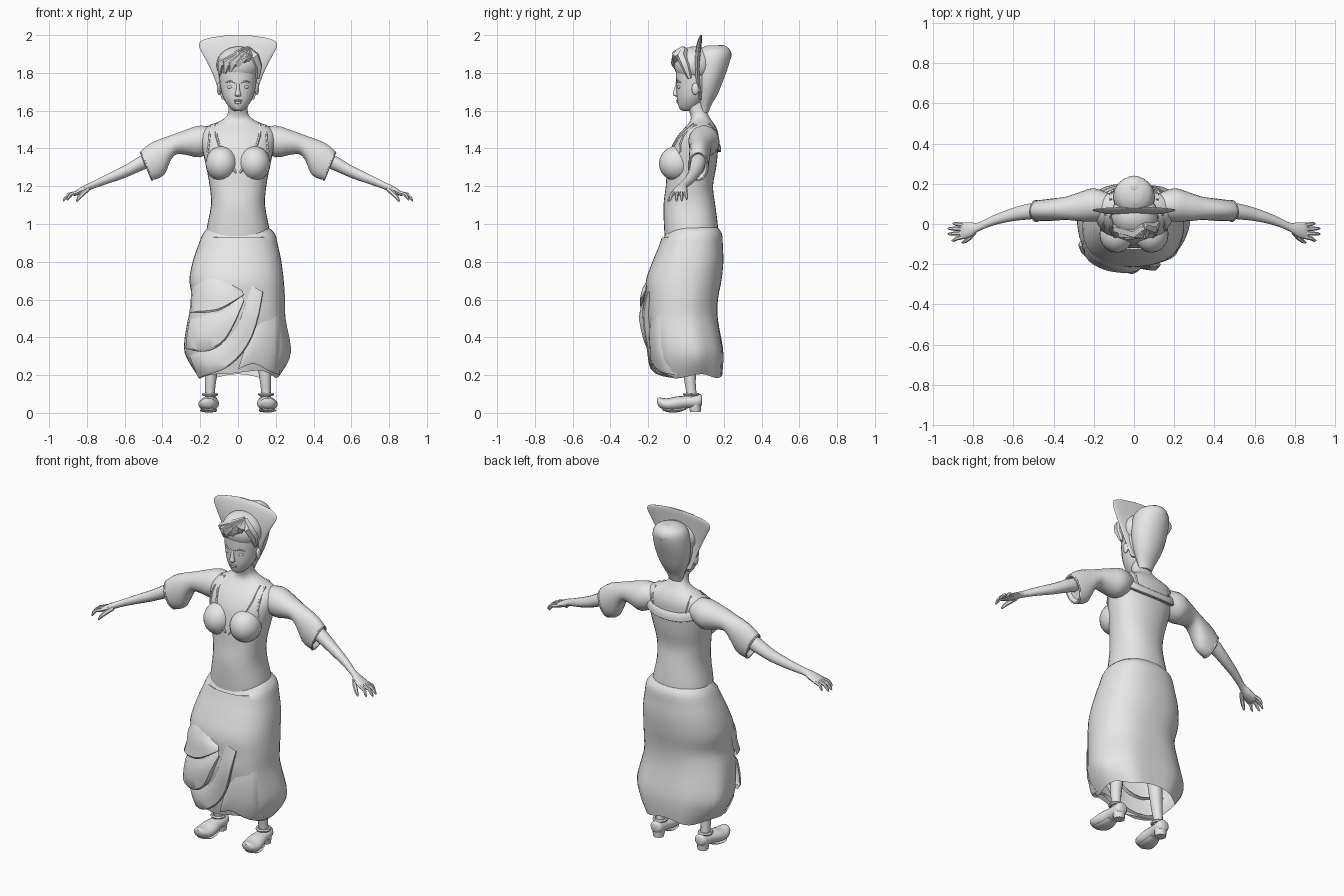
import bpy, bmesh, math
from mathutils import Vector

grey = bpy.data.materials.new("plain_grey")
grey.diffuse_color = (0.8, 0.8, 0.8, 1)


def finish(ob, mirror=False, angle=40):
    ob.data.materials.clear()
    ob.data.materials.append(grey)
    bpy.ops.object.select_all(action='DESELECT')
    ob.select_set(True)
    bpy.context.view_layer.objects.active = ob
    bpy.ops.object.shade_smooth_by_angle(angle=math.radians(angle))
    if mirror:
        ob.modifiers.new("mirror", 'MIRROR').use_mirror_merge = False
    return ob


def make(name, verts, faces, mirror=False, angle=40):
    bm = bmesh.new()
    vs = [bm.verts.new(v) for v in verts]
    for f in faces:
        bm.faces.new([vs[i] for i in f])
    bmesh.ops.recalc_face_normals(bm, faces=bm.faces)
    me = bpy.data.meshes.new(name)
    bm.to_mesh(me)
    bm.free()
    ob = bpy.data.objects.new(name, me)
    bpy.context.collection.objects.link(ob)
    return finish(ob, mirror, angle)


def dense(keys, sub=3):
    """Smoothly interpolate a list of cross-section keys."""
    k = [tuple(q) + (0,) * (6 - len(q)) for q in keys]
    out = []
    for i in range(len(k) - 1):
        a, b, c, d = k[max(i - 1, 0)], k[i], k[i + 1], k[min(i + 2, len(k) - 1)]
        for s in range(sub):
            t = s / sub
            out.append(tuple(q + 0.5 * t * (r - p + t * (2 * p - 5 * q + 4 * r - s4 + t * (3 * (q - r) + s4 - p)))
                             for p, q, r, s4 in zip(a, b, c, d)))
    return out + [k[-1]]


def loft(name, keys, axis='z', n=16, power=2, mirror=False, caps=(True, True), sub=3, warp=None, angle=40):
    """Key: position, centre 1, centre 2, half size 1, half size 2, tilt."""
    rings = dense(keys, sub)
    verts = []
    for p, c1, c2, h1, h2, tilt in rings:
        for j in range(n):
            th = 2 * math.pi * j / n
            co, si = math.cos(th), math.sin(th)
            u = c1 + h1 * math.copysign(abs(co) ** (2 / power), co)
            w = c2 + h2 * math.copysign(abs(si) ** (2 / power), si)
            v = {'z': (u, w, p), 'x': (p + tilt * (w - c2), u, w), 'y': (u, p, w)}[axis]
            verts.append(warp(Vector(v), th) if warp else v)
    faces = [(i * n + j, i * n + (j + 1) % n, (i + 1) * n + (j + 1) % n, (i + 1) * n + j)
             for i in range(len(rings) - 1) for j in range(n)]
    if caps[0]:
        faces.append(tuple(range(n)))
    if caps[1]:
        faces.append(tuple(range(len(verts) - n, len(verts))))
    return make(name, verts, faces, mirror, angle)


def on_surface(keys, power, x, z, off=0, side=-1):
    """Point at (x, z) on the front or back of an upright loft."""
    r = sorted(dense(keys))
    z0 = min(max(z, r[0][0]), r[-1][0])
    i = next(i for i in range(len(r) - 1) if r[i + 1][0] >= z0)
    t = (z0 - r[i][0]) / (r[i + 1][0] - r[i][0])
    _, cx, cy, a, b, _ = [p + (q - p) * t for p, q in zip(r[i], r[i + 1])]
    s = max(-0.985, min(0.985, (x - cx) / a))
    y = cy + side * b * (1 - abs(s) ** power) ** (1 / power)
    return Vector((cx + s * (a + off * 0.6), y + side * off, z))


def drape(name, keys, power, top, bottom, off, side=-1):
    """Cloth patch lying on a loft, lifting toward its lower edge and tucked back in."""
    tp = dense([t + (0, 0, 0, 0) for t in top], 4)
    bt = dense([t + (0, 0, 0, 0) for t in bottom], 4)
    rows = [(0, -0.01), (0.3, off * 0.5), (0.65, off * 0.85), (0.95, off), (1, off * 0.8), (0.93, -0.02)]
    verts = []
    for v, o in rows:
        for i, (p, q) in enumerate(zip(tp, bt)):
            e = math.sin(math.pi * (0.12 + 0.8 * i / (len(tp) - 1)))
            verts.append(on_surface(keys, power, p[0] + (q[0] - p[0]) * v, p[1] + (q[1] - p[1]) * v,
                                    o * min(1, e * 1.6) if o > 0 else o, side))
    m = len(tp)
    return make(name, verts, [(r * m + i, r * m + i + 1, (r + 1) * m + i + 1, (r + 1) * m + i)
                              for r in range(len(rows) - 1) for i in range(m - 1)])


def tube(name, pts, radii, mirror=False):
    cu = bpy.data.curves.new(name, 'CURVE')
    cu.dimensions, cu.bevel_depth, cu.bevel_resolution, cu.use_fill_caps = '3D', 1, 1, True
    sp = cu.splines.new('POLY')
    sp.points.add(len(pts) - 1)
    for p, co, r in zip(sp.points, pts, radii):
        p.co, p.radius = (*co, 1), r
    ob = bpy.data.objects.new(name, cu)
    bpy.context.collection.objects.link(ob)
    bpy.ops.object.select_all(action='DESELECT')
    ob.select_set(True)
    bpy.context.view_layer.objects.active = ob
    bpy.ops.object.convert(target='MESH')
    return finish(bpy.context.object, mirror)


def ball(name, loc, size, mirror=False, seg=20):
    bm = bmesh.new()
    bmesh.ops.create_uvsphere(bm, u_segments=seg, v_segments=seg // 2 + 2, radius=1)
    for v in bm.verts:
        v.co = Vector(loc) + Vector([a * b for a, b in zip(v.co, size)])
    me = bpy.data.meshes.new(name)
    bm.to_mesh(me)
    bm.free()
    ob = bpy.data.objects.new(name, me)
    bpy.context.collection.objects.link(ob)
    return finish(ob, mirror)


# Skirt with an uneven, softly pleated hem
SKIRT = [(0.99, 0, .03, .15, .13), (.95, .005, .035, .19, .155), (.88, 0, .025, .213, .17),
         (.8, -.005, .01, .235, .188), (.7, -.008, -.012, .25, .2), (.6, .003, -.02, .245, .19),
         (.5, -.008, -.02, .258, .19), (.35, -.005, .008, .282, .188), (.27, 0, .015, .262, .184),
         (.195, 0, .018, .215, .175)]


def pleat(v, th):
    low = max(0, min(1, (0.75 - v.z) / 0.5))
    k = 1 + 0.022 * low * math.sin(7 * th + 0.6)
    front = max(0, -math.sin(th)) ** 2
    dz = max(0, (0.3 - v.z) / 0.1) * (0.03 * front * math.cos((v.x - 0.05) * 9) + 0.01 * math.sin(5 * th))
    return Vector((v.x * k, v.y * k, v.z + dz - 0.03 * front * (v.z > 0.93)))


loft("skirt", SKIRT, n=40, power=2.35, caps=(True, False), warp=pleat, angle=30)

# Gathered swags across the front of the skirt
drape("upper_swag", SKIRT, 2.35, [(-.25, .68), (-.16, .74), (-.08, .72), (.02, .65)],
      [(-.245, .53), (-.16, .53), (-.08, .55), (.03, .625)], .035)
drape("middle_swag", SKIRT, 2.35, [(-.25, .53), (-.16, .54), (-.08, .56), (.02, .64)],
      [(-.265, .34), (-.16, .325), (-.06, .39), (.03, .59)], .04)
drape("lower_swag", SKIRT, 2.35, [(-.27, .34), (-.14, .36), (-.02, .46), (.06, .68)],
      [(-.2, .185), (-.04, .25), (.07, .4), (.13, .64)], .03)
drape("side_fold", SKIRT, 2.35, [(.06, .42), (.12, .5), (.18, .56), (.22, .6)],
      [(.0, .23), (.08, .26), (.16, .22), (.215, .2)], .02)

# Torso and neck
TORSO = [(.9, 0, .03, .17, .14), (.98, 0, .027, .165, .143), (1.1, 0, .018, .143, .137),
         (1.2, 0, .018, .15, .125), (1.3, 0, .03, .168, .13), (1.4, 0, .045, .19, .125),
         (1.47, 0, .065, .198, .107), (1.515, 0, .078, .165, .08), (1.545, 0, .08, .095, .058),
         (1.575, 0, .072, .058, .048), (1.62, 0, .055, .05, .046), (1.68, 0, .06, .05, .05)]
loft("torso", TORSO, n=32, power=2.25)
ball("bust", (.087, -.05, 1.32), (.085, .093, .092), True)
for nm, side, pts in [("front_strap", -1, [(.14, 1.525), (.15, 1.47), (.155, 1.42), (.16, 1.38)]),
                      ("neckline_edge", -1, [(.115, 1.53), (.115, 1.47), (.1, 1.42), (.06, 1.35), (.01, 1.27)]),
                      ("back_strap", 1, [(.115, 1.53), (.115, 1.49), (.105, 1.44)])]:
    tube(nm, [on_surface(TORSO, 2.25, x, z, 0, side) for x, z in pts], [.007] * len(pts), True)
drape("back_collar", TORSO, 2.25, [(-.18, 1.49), (-.08, 1.445), (.08, 1.445), (.18, 1.49)],
      [(-.185, 1.42), (-.08, 1.385), (.08, 1.385), (.185, 1.42)], .018, 1)

# Sleeves with flared open cuffs, then forearms and hands
loft("sleeve", [(.11, .085, 1.455, .06, .055), (.2, .095, 1.437, .083, .085), (.28, .085, 1.432, .07, .066),
                (.34, .078, 1.418, .058, .058), (.42, .07, 1.348, .055, .088, .35),
                (.488, .065, 1.307, .05, .075, .4), (.47, .065, 1.315, .036, .055, .4)],
     'x', 18, mirror=True)
tube("cuff_seam", [(.515 - .06 * (1 - math.cos(a)) / 2, .065 + .05 * math.sin(a), 1.307 + .073 * math.cos(a))
                   for a in [i * math.pi / 8 for i in range(17)]], [.006] * 17, True)
loft("forearm_and_palm", [(.4, .07, 1.36, .03, .035), (.5, .065, 1.328, .04, .042), (.6, .048, 1.277, .033, .034),
                          (.7, .018, 1.235, .025, .026), (.775, -.015, 1.203, .022, .02),
                          (.815, -.028, 1.183, .036, .021), (.855, -.034, 1.165, .042, .015),
                          (.868, -.035, 1.158, .036, .009)], 'x', 14, mirror=True)
for i, (y0, y1, x1, z1) in enumerate([(-.004, .003, .9, 1.13), (-.025, -.022, .925, 1.122),
                                      (-.045, -.05, .925, 1.12), (-.064, -.082, .905, 1.125)]):
    tube("finger_%d" % (i + 1), [(.85, y0, 1.167), ((.85 + x1) / 2 + .008, (y0 + y1) / 2, 1.157),
                                 (x1 - .008, y1, z1 + .014), (x1, y1, z1)], [.011, .01, .008, .004], True)
tube("thumb", [(.795, -.04, 1.185), (.82, -.07, 1.162), (.842, -.087, 1.14), (.855, -.093, 1.12)],
     [.013, .012, .01, .005], True)

# Head and face
loft("head", [(1.598, 0, .01, .018, .025), (1.61, 0, .012, .038, .045), (1.64, 0, .022, .063, .066),
              (1.68, 0, .033, .083, .083), (1.74, 0, .042, .096, .094), (1.8, 0, .042, .1, .096),
              (1.86, 0, .04, .088, .09), (1.9, 0, .04, .05, .05)], n=24)
loft("nose", [(1.745, 0, -.046, .008, .008), (1.71, 0, -.053, .01, .012), (1.685, 0, -.055, .017, .016),
              (1.676, 0, -.048, .012, .01)], n=10)
ball("upper_lip", (0, -.042, 1.654), (.023, .011, .006), seg=12)
ball("lower_lip", (0, -.039, 1.643), (.02, .011, .007), seg=12)
ball("chin", (0, -.018, 1.619), (.024, .019, .017), seg=14)
ball("eye", (.04, -.035, 1.725), (.018, .011, .009), True, 14)
tube("eyebrow", [(.016, -.05, 1.748), (.042, -.045, 1.756), (.068, -.026, 1.748)], [.005, .006, .003], True)
ball("ear", (.1, .05, 1.715), (.012, .02, .032), True, 12)

# Hair: cap, swept fringe, rolled back hair and bun
ball("hair_cap", (.003, .045, 1.842), (.117, .108, .098), seg=28)
for i in range(5):
    x, f = -.095 + .03 * i, abs(i - 2.2) / 2.2
    tube("fringe_lock_%d" % (i + 1),
         [(.055, -.01, 1.925), (.04 + x * .35, -.045, 1.895), (x * .9, -.054 + .035 * f * f, 1.85),
          (x - .005, -.042 + .05 * f * f, 1.79 + .008 * i)], [.02, .03, .028, .008])
tube("right_fringe_roll", [(.05, -.01, 1.925), (.085, -.022, 1.885), (.105, 0, 1.835), (.105, .02, 1.77)],
     [.02, .03, .026, .01])
loft("back_hair", [(1.59, 0, .095, .04, .025), (1.63, 0, .1, .055, .035), (1.69, 0, .11, .08, .06),
                   (1.76, 0, .12, .1, .078), (1.83, 0, .132, .105, .092), (1.89, 0, .142, .1, .097),
                   (1.925, 0, .15, .08, .08), (1.945, 0, .155, .04, .045)], n=18)
ball("hair_bun", (0, .185, 1.895), (.068, .056, .053), seg=18)

# Tall fan-shaped bonnet brim
loft("bonnet_brim", [(1.66, 0, .075, .085, .01), (1.72, 0, .068, .107, .014), (1.79, 0, .06, .132, .017),
                     (1.85, 0, .06, .16, .017), (1.9, 0, .063, .187, .016), (1.94, 0, .068, .207, .014),
                     (1.965, 0, .072, .2, .012), (1.985, 0, .076, .155, .009), (2.0, 0, .08, .05, .004)],
     n=32, sub=2)

# Legs and curled-toe heeled shoes
loft("leg", [(.05, .15, .03, .03, .03), (.11, .148, .028, .026, .027), (.2, .143, .02, .032, .032),
             (.45, .12, .02, .05, .05)], n=12, mirror=True)
loft("shoe", [(-.153, .16, .066, .012, .01), (-.14, .16, .055, .034, .026), (-.1, .157, .045, .053, .032),
              (-.05, .153, .05, .053, .037), (0, .15, .057, .043, .033), (.045, .147, .06, .04, .035),
              (.075, .146, .065, .035, .034), (.086, .146, .068, .02, .02)], 'y', 16, mirror=True)
loft("shoe_sole", [(-.125, .158, .022, .025, .008), (-.09, .157, .013, .045, .01), (-.04, .152, .014, .042, .01),
                   (.0, .15, .026, .032, .009)], 'y', 12, mirror=True)
loft("shoe_heel", [(.005, .146, .05, .03, .028), (.03, .146, .048, .034, .032), (.06, .146, .05, .037, .033)],
     n=12, mirror=True, sub=1)
tube("ankle_strap", [(.149 + .034 * math.cos(a), .028 + .035 * math.sin(a), .098)
                     for a in [i * math.pi / 8 for i in range(17)]], [.009] * 17, True)
